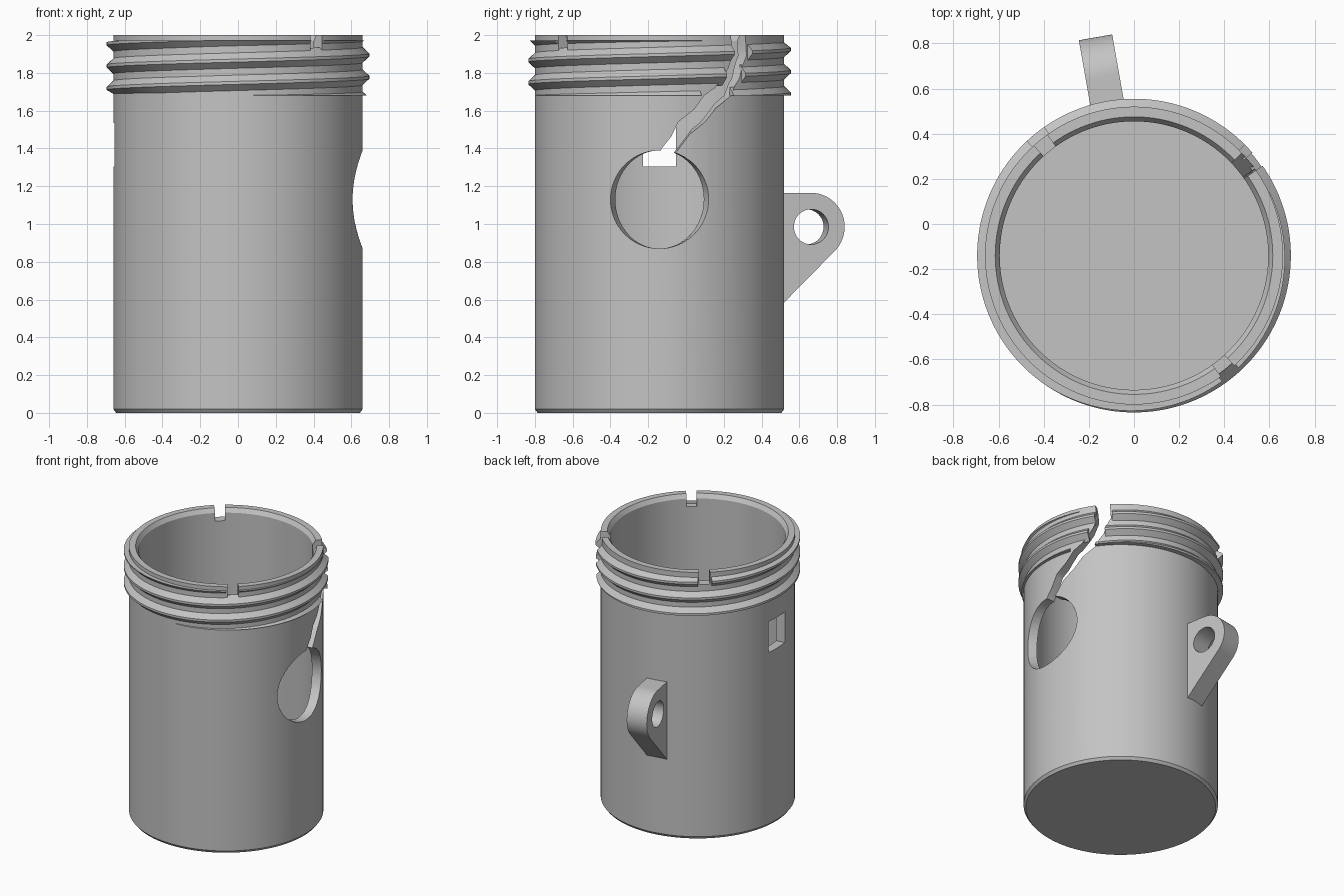
import bpy
import bmesh
from math import sin, cos, asin, radians, degrees, pi

cube = bpy.data.objects.get("Cube")
if cube:
    bpy.data.objects.remove(cube, do_unlink=True)

CY = -0.14            # cylinder axis offset in y
R_OUT, R_IN = 0.66, 0.595

grey = bpy.data.materials.new("plain_grey")
grey.use_nodes = True
grey.diffuse_color = (0.55, 0.55, 0.55, 1)
for node in grey.node_tree.nodes:
    if node.type == 'BSDF_PRINCIPLED':
        node.inputs["Base Color"].default_value = (0.55, 0.55, 0.55, 1)


def polar(r, deg, z):
    a = radians(deg)
    return (r * cos(a), CY + r * sin(a), z)


def make_object(name, bm):
    bmesh.ops.recalc_face_normals(bm, faces=bm.faces[:])
    mesh = bpy.data.meshes.new(name)
    bm.to_mesh(mesh)
    bm.free()
    mesh.materials.append(grey)
    obj = bpy.data.objects.new(name, mesh)
    bpy.context.scene.collection.objects.link(obj)
    return obj


def loft(bm, sections):
    """Closed solid through a run of equal point loops."""
    loops = [[bm.verts.new(p) for p in s] for s in sections]
    n = len(loops[0])
    for a, b in zip(loops, loops[1:]):
        for i in range(n):
            j = (i + 1) % n
            bm.faces.new((a[i], a[j], b[j], b[i]))
    bm.faces.new(loops[0])
    bm.faces.new(loops[-1])


def radial_cutter(rows):
    """Wedge through the wall; each row is (z, centre angle, half angle)."""
    bm = bmesh.new()
    loft(bm, [[polar(0.5, c - h, z), polar(0.85, c - h, z),
               polar(0.85, c + h, z), polar(0.5, c + h, z)] for z, c, h in rows])
    return make_object("cutter", bm)


def cut(obj, cutters):
    for c in cutters:
        c.hide_render = True
        mod = obj.modifiers.new("cut", 'BOOLEAN')
        mod.operation = 'DIFFERENCE'
        mod.solver = 'EXACT'
        mod.object = c
    deps = bpy.context.evaluated_depsgraph_get()
    mesh = bpy.data.meshes.new_from_object(obj.evaluated_get(deps))
    obj.modifiers.clear()
    obj.data = mesh
    for c in cutters:
        bpy.data.objects.remove(c, do_unlink=True)


def smooth(obj):
    obj.data.shade_smooth()
    obj.data.set_sharp_from_angle(angle=radians(30))


# Cup body: lathed wall with a floor
profile = [(0, 0), (0.645, 0), (R_OUT, 0.02), (R_OUT, 2), (0.615, 2),
           (R_IN, 1.97), (R_IN, 0.06), (0, 0.06)]
SEG = 128
bm = bmesh.new()
rings = []
for r, z in profile:
    count = SEG if r else 1
    rings.append([bm.verts.new(polar(r, 360 * i / SEG, z)) for i in range(count)])
for a, b in zip(rings, rings[1:]):
    for i in range(SEG):
        j = (i + 1) % SEG
        if len(a) == 1:
            bm.faces.new((a[0], b[i], b[j]))
        elif len(b) == 1:
            bm.faces.new((a[i], a[j], b[0]))
        else:
            bm.faces.new((a[i], a[j], b[j], b[i]))
body = make_object("cup_body", bm)

# Openings: round hole, curved slot up to the rim, square window, rim notches
SLOT = [(1.32, 1, 3.7), (1.4, 5, 4), (1.54, 15, 6.4), (1.68, 28, 7),
        (1.77, 35, 4.8), (1.89, 40, 4.2), (2.1, 38.5, 4)]
NOTCHES = (-51, 129)
NOTCH_Z, NOTCH_HALF = 1.91, 3.3

HOLE_R = 0.26
arc = [radians(-89 + 178 * i / 40) for i in range(41)]
hole_rows = [(1.13 + HOLE_R * sin(t), 0, degrees(asin(HOLE_R * cos(t) / R_OUT)))
             for t in arc]
cutters = [radial_cutter(hole_rows), radial_cutter(SLOT),
           radial_cutter([(1.305, 180, 8.5), (1.535, 180, 8.5)])]
cutters += [radial_cutter([(NOTCH_Z, a, NOTCH_HALF), (2.1, a, NOTCH_HALF)])
            for a in NOTCHES]
cut(body, cutters)
smooth(body)

# Screw thread: helical ridge, broken where the slot and notches pass
PITCH, HALF, CREST = 0.118, 0.055, 0.008
LOW, HIGH, R_TIP = 1.68, 1.972, 0.695


def offset(angle, centre):
    return abs((angle - centre + 180) % 360 - 180)


def in_gap(angle, z):
    if z > NOTCH_Z and any(offset(angle, n) < NOTCH_HALF for n in NOTCHES):
        return True
    for (z0, c0, h0), (z1, c1, h1) in zip(SLOT, SLOT[1:]):
        if z0 <= z < z1:
            t = (z - z0) / (z1 - z0)
            return offset(angle, c0 + (c1 - c0) * t) < h0 + (h1 - h0) * t
    return False


def ridge_section(angle, z):
    over = max(0, LOW - z, z - HIGH) / HALF
    tip = R_TIP - (R_TIP - R_OUT) * min(1, over)
    points = ((0.645, -HALF), (tip, -CREST), (tip, CREST), (0.645, HALF))
    return [polar(r, angle, min(HIGH, max(LOW, z + dz))) for r, dz in points]


runs = [[]]
for angle in range(-900, 720):
    z = 1.895 + PITCH * angle / 360
    if not LOW - 0.9 * HALF < z < HIGH + 0.9 * HALF:
        continue
    if in_gap(angle, z):
        if runs[-1]:
            runs.append([])
    else:
        runs[-1].append(ridge_section(angle, z))
bm = bmesh.new()
for run in runs:
    if len(run) > 1:
        loft(bm, run)
smooth(make_object("screw_thread", bm))

# Hanging lug: rounded plate with an eye, standing radially at the back
LUG_ANGLE, LUG_HALF = 100, 0.075
EYE_R, EYE_Z, LUG_R = 0.802, 0.985, 0.18


def lug_point(r, z, side):
    a = radians(LUG_ANGLE)
    return (r * cos(a) - side * sin(a), CY + r * sin(a) + side * cos(a), z)


def plate(name, outline, half):
    bm = bmesh.new()
    loft(bm, [[lug_point(r, z, s) for r, z in outline] for s in (-half, half)])
    return make_object(name, bm)


def circle_points(radius, start, end, steps):
    angles = [radians(start + (end - start) * i / steps) for i in range(steps + 1)]
    return [(EYE_R + radius * cos(t), EYE_Z + radius * sin(t)) for t in angles]


outline = [(0.63, 0.558)] + circle_points(LUG_R, -45, 90, 24) + [(0.63, EYE_Z + LUG_R)]
lug = plate("hanging_lug", outline, LUG_HALF)
cut(lug, [plate("cutter", circle_points(0.093, 0, 352.5, 47), 0.2)])
smooth(lug)
